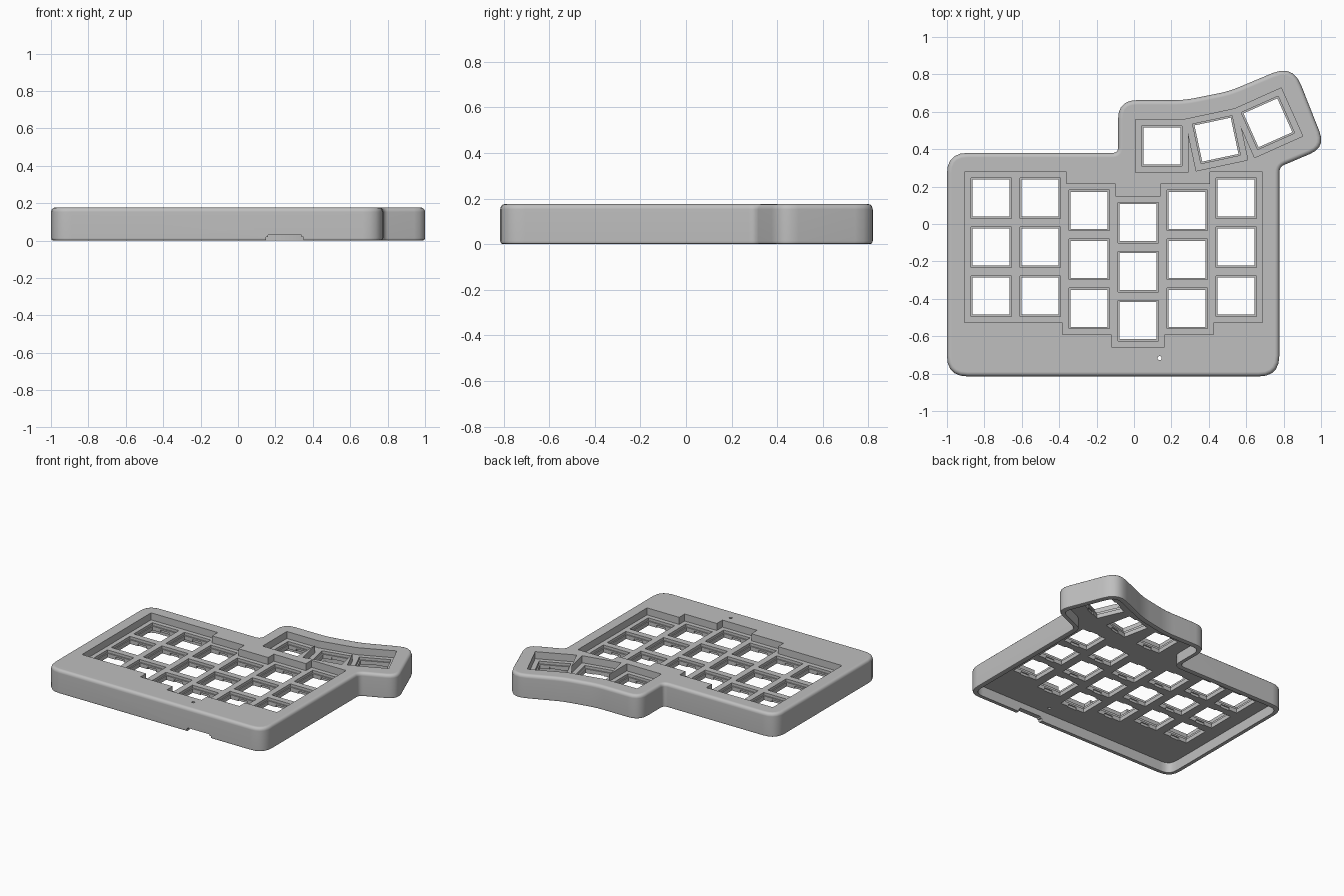
import bpy, bmesh
from math import radians
from mathutils import Vector, Matrix

if "Cube" in bpy.data.objects:
    bpy.data.objects.remove(bpy.data.objects["Cube"])

HEIGHT, PLATE_TOP, PLATE_BOTTOM = 0.177, 0.125, 0.075
PITCH, WALL = 0.262, 0.035

grey = bpy.data.materials.new("case grey")
grey.use_nodes = True
colour = (0.52, 0.52, 0.52, 1)
grey.diffuse_color = colour
grey.node_tree.nodes["Principled BSDF"].inputs["Base Color"].default_value = colour


def rounded(corners, steps=5):
    """Outline with each corner (x, y, tangent length) eased into a curve."""
    out = []
    for i, (x, y, r) in enumerate(corners):
        c = Vector((x, y))
        a = c + (Vector(corners[i - 1][:2]) - c).normalized() * r
        b = c + (Vector(corners[(i + 1) % len(corners)][:2]) - c).normalized() * r
        for k in range(steps + 1):
            t = k / steps
            out.append(a * (1 - t) ** 2 + c * 2 * t * (1 - t) + b * t * t)
    return out


def inset(points, d):
    """Move a counter-clockwise outline inward by d."""
    out = []
    for i, p in enumerate(points):
        e = (p - points[i - 1]).normalized()
        f = (points[(i + 1) % len(points)] - p).normalized()
        n = Vector((-e.y - f.y, e.x + f.x)).normalized()
        out.append(p + n * d / max(n.dot(Vector((-e.y, e.x))), 0.5))
    return out


def loft(bm, outline, profile):
    """Closed solid whose outline is inset by a different amount at each height."""
    rings = [[bm.verts.new((p.x, p.y, z)) for p in inset(outline, d)] for z, d in profile]
    for low, high in zip(rings, rings[1:]):
        for i in range(len(low)):
            bm.faces.new((low[i - 1], low[i], high[i], high[i - 1]))
    bm.faces.new(rings[0][::-1])
    bm.faces.new(rings[-1])


def box(bm, x, y, angle, w, d, z0, z1):
    m = (Matrix.Translation((x, y, (z0 + z1) / 2)) @ Matrix.Rotation(radians(angle), 4, 'Z')
         @ Matrix.Diagonal((w, d, z1 - z0, 1)))
    bmesh.ops.create_cube(bm, size=1, matrix=m)


def finish(bm, name):
    mesh = bpy.data.meshes.new(name)
    bm.to_mesh(mesh)
    bm.free()
    mesh.materials.append(grey)
    ob = bpy.data.objects.new(name, mesh)
    bpy.context.collection.objects.link(ob)
    return ob


def cut(target, cutter):
    mod = target.modifiers.new("cut", 'BOOLEAN')
    mod.operation, mod.solver, mod.use_self = 'DIFFERENCE', 'EXACT', True
    mod.object = cutter
    bpy.context.view_layer.objects.active = target
    bpy.ops.object.modifier_apply(modifier=mod.name)
    bpy.data.objects.remove(cutter)


# Outer shell with eased top and bottom edges
outline = rounded([
    (-1, -0.815, 0.11), (0.777, -0.815, 0.11), (0.777, 0.305, 0.03),
    (1.025, 0.41, 0.09), (0.85, 0.853, 0.12), (0.51, 0.71, 0.06),
    (0.27, 0.662, 0.06), (-0.085, 0.662, 0.1), (-0.085, 0.38, 0.03), (-1, 0.38, 0.11)])
bm = bmesh.new()
loft(bm, outline, [(0, 0.012), (0.004, 0.004), (0.014, 0), (0.153, 0),
                   (0.166, 0.004), (0.174, 0.012), (HEIGHT, 0.024)])
case = finish(bm, "keyboard_case")

# Hollow underside
bm = bmesh.new()
loft(bm, outline, [(-0.1, WALL), (PLATE_BOTTOM, WALL)])
cut(case, finish(bm, "cavity_cutter"))

# Key positions: staggered columns plus the fanned thumb keys
keys = [(-0.764 + c * PITCH, top - r * PITCH, 0)
        for c, top in enumerate((0.138, 0.138, 0.073, 0.007, 0.073, 0.138)) for r in range(3)]
keys += [(0.149, 0.417, 0), (0.441, 0.451, 12), (0.716, 0.541, 24)]

# Recessed key wells
bm = bmesh.new()
for x, y, a in keys:
    box(bm, x, y, a, 0.282, 0.282, PLATE_TOP, 0.3)
cut(case, finish(bm, "well_cutter"))

# Switch holes with a flange seat above and clip notches below
bm = bmesh.new()
for x, y, a in keys:
    box(bm, x, y, a, 0.216, 0.216, PLATE_TOP - 0.02, 0.2)
    box(bm, x, y, a, 0.198, 0.198, -0.1, 0.15)
    box(bm, x, y, a, 0.07, 0.214, -0.12, PLATE_BOTTOM + 0.018)
cut(case, finish(bm, "switch_cutter"))

# Front port notch and small reset hole
bm = bmesh.new()
box(bm, 0.25, -0.8, 0, 0.2, 0.16, -0.1, 0.02)
box(bm, 0.25, -0.8, 0, 0.18, 0.17, -0.11, 0.03)
bmesh.ops.create_cone(bm, cap_ends=True, segments=16, radius1=0.011, radius2=0.011,
                      depth=1, matrix=Matrix.Translation((0.137, -0.717, 0)))
cut(case, finish(bm, "port_cutter"))

# Smooth the rounded edges while the broad faces stay flat
for ob in bpy.context.selected_objects:
    ob.select_set(False)
case.select_set(True)
bpy.context.view_layer.objects.active = case
bpy.ops.object.shade_smooth_by_angle(angle=radians(35))
weighted = case.modifiers.new("flat_faces", 'WEIGHTED_NORMAL')
weighted.keep_sharp = True
